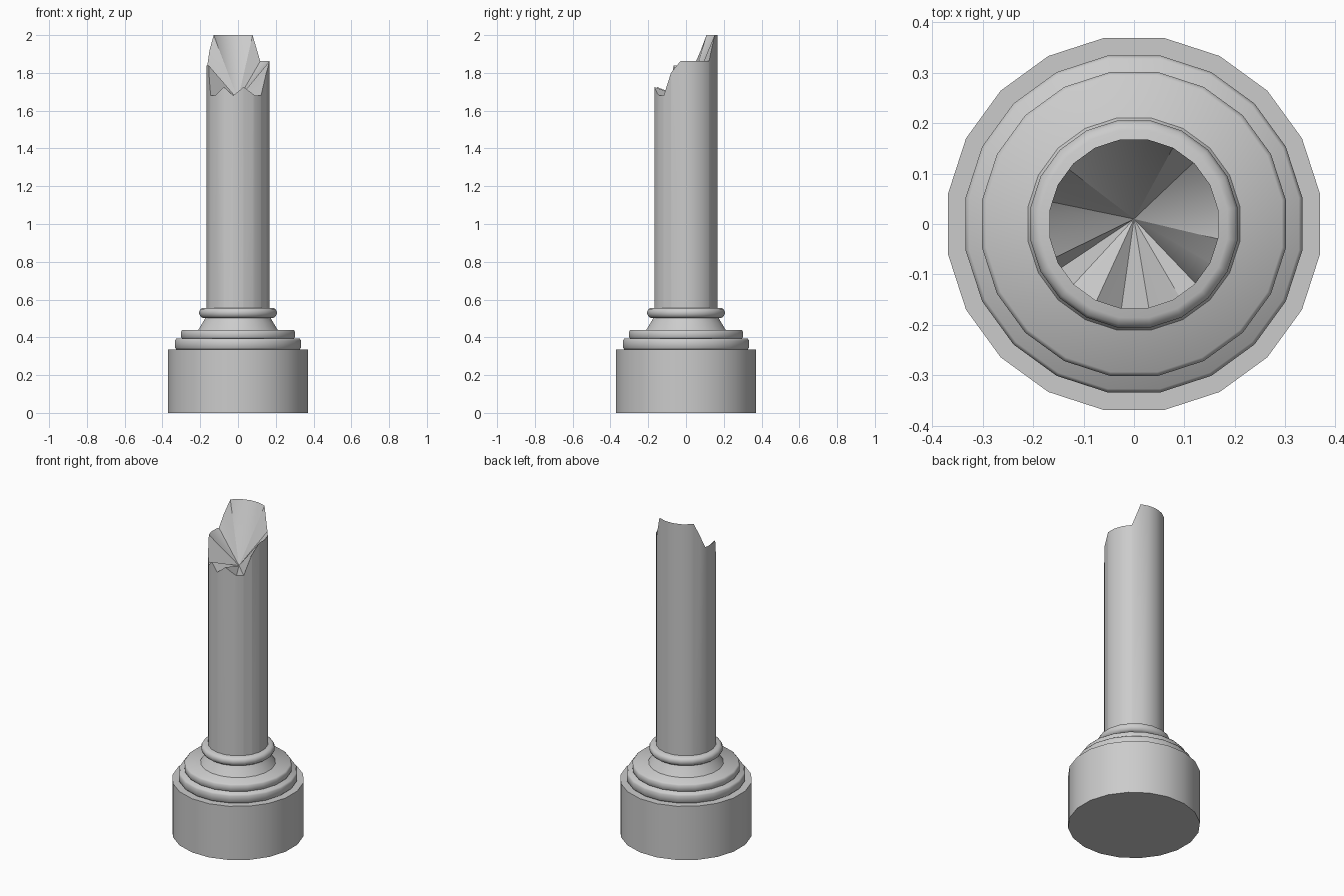
import bpy, bmesh
from math import cos, sin, radians

if "Cube" in bpy.data.objects:
    bpy.data.objects.remove(bpy.data.objects["Cube"])

SIDES, STEP = 20, 18
ANGLES = [9 + STEP * k for k in range(SIDES)]


def finish(name, bm, angle):
    bmesh.ops.recalc_face_normals(bm, faces=bm.faces[:])
    me = bpy.data.meshes.new(name)
    bm.to_mesh(me)
    bm.free()
    ob = bpy.data.objects.new(name, me)
    bpy.context.collection.objects.link(ob)
    bpy.ops.object.select_all(action='DESELECT')
    ob.select_set(True)
    bpy.context.view_layer.objects.active = ob
    bpy.ops.object.shade_smooth_by_angle(angle=radians(angle))


def point(bm, r, a, z):
    # Point at angle a on the flat-sided 20-gon of corner radius r
    off = (a - 9) % STEP - STEP / 2
    r *= cos(radians(STEP / 2)) / cos(radians(off))
    return bm.verts.new((r * cos(radians(a)), r * sin(radians(a)), z))


def bridge(bm, lower, upper):
    n = len(lower)
    for i in range(n):
        j = (i + 1) % n
        bm.faces.new((lower[i], lower[j], upper[j], upper[i]))


def lathe(name, profile, angle=40):
    bm = bmesh.new()
    rings = [[point(bm, r, a, z) for a in ANGLES] for r, z in profile]
    for lower, upper in zip(rings, rings[1:]):
        bridge(bm, lower, upper)
    bm.faces.new(rings[0])
    bm.faces.new(rings[-1])
    finish(name, bm, angle)


# Stepped base
lathe("plinth", [(.374, 0), (.374, .335)])
lathe("lower_step", [(.33, .335), (.338, .345), (.338, .382), (.331, .393)], 60)
lathe("upper_step", [(.297, .39), (.305, .40), (.305, .431), (.297, .44)], 60)
# Hollow neck and rounded collar
lathe("neck", [(.213, .44), (.205, .452), (.19, .477), (.177, .498), (.172, .51)])
lathe("collar", [(.19, .503), (.202, .511), (.208, .524), (.208, .537),
                 (.202, .549), (.188, .556)], 60)

# Broken shaft: height of the jagged rim by angle
RIM = [(46, 1.862), (63, 2.0), (140, 2.0), (165, 1.84), (203, 1.84),
       (211, 1.68), (225, 1.68), (244, 1.725), (261.5, 1.68), (280, 1.725),
       (302, 1.68), (316, 1.68), (332, 1.80), (350, 1.862), (406, 1.862)]


def rim_height(a):
    a = (a - 46) % 360 + 46
    for (a0, z0), (a1, z1) in zip(RIM, RIM[1:]):
        if a0 <= a <= a1:
            return z0 + (z1 - z0) * (a - a0) / (a1 - a0)


bm = bmesh.new()
cuts = sorted(set(ANGLES) | {k[0] % 360 for k in RIM})
foot = [point(bm, .17, a, .5) for a in cuts]
rim = [point(bm, .17, a, rim_height(a)) for a in cuts]
bridge(bm, foot, rim)
bm.faces.new(foot)
apex = bm.verts.new((0, .01, 1.66))
for i in range(len(rim)):
    bm.faces.new((rim[i], rim[(i + 1) % len(rim)], apex))
finish("broken_shaft", bm, 30)
